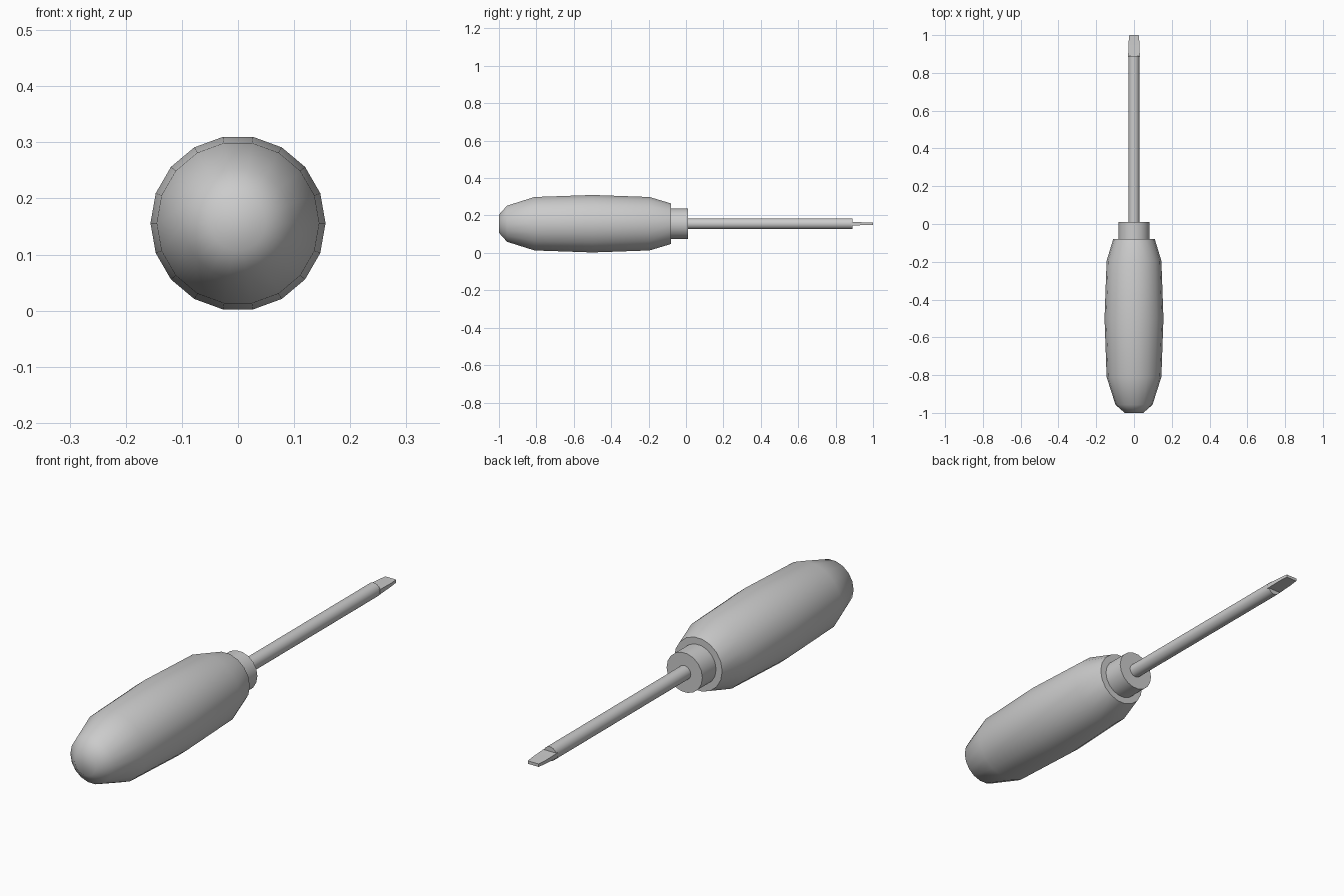
import bpy, bmesh
from math import cos, sin, tau, radians

if "Cube" in bpy.data.objects:
    bpy.data.objects.remove(bpy.data.objects["Cube"])

AXIS_Z = 0.156


def finish(name, bm, angle):
    bmesh.ops.recalc_face_normals(bm, faces=bm.faces)
    mesh = bpy.data.meshes.new(name)
    bm.to_mesh(mesh)
    bm.free()
    ob = bpy.data.objects.new(name, mesh)
    bpy.context.collection.objects.link(ob)
    bpy.ops.object.select_all(action='DESELECT')
    ob.select_set(True)
    bpy.context.view_layer.objects.active = ob
    bpy.ops.object.shade_smooth_by_angle(angle=radians(angle))
    return ob


def loft(name, rings, angle):
    """Skin a list of closed rings of points and cap both ends."""
    bm = bmesh.new()
    loops = [[bm.verts.new(p) for p in ring] for ring in rings]
    n = len(loops[0])
    for a, b in zip(loops, loops[1:]):
        for i in range(n):
            j = (i + 1) % n
            bm.faces.new((a[i], a[j], b[j], b[i]))
    bm.faces.new(loops[0])
    bm.faces.new(loops[-1])
    return finish(name, bm, angle)


def circle(y, r, n=18):
    return [(r * cos(tau * i / n), y, AXIS_Z + r * sin(tau * i / n)) for i in range(n)]


def rectangle(y, w, h):
    return [(x * w, y, AXIS_Z + z * h) for x, z in ((-1, -1), (1, -1), (1, 1), (-1, 1))]


# Bulging grip with a rounded butt
loft("handle", [circle(y, r) for y, r in (
    (-1.0, 0.049), (-0.957, 0.098), (-0.81, 0.145),
    (-0.5, 0.156), (-0.195, 0.145), (-0.08, 0.11))], 60)

# Collar at the front of the grip
loft("collar", [circle(-0.09, 0.082), circle(0.01, 0.082)], 40)

# Round steel shaft
loft("shaft", [circle(0.0, 0.029), circle(0.89, 0.029)], 40)

# Flat tapering blade
loft("blade", [rectangle(y, w, h) for y, w, h in (
    (0.885, 0.031, 0.010), (0.96, 0.029, 0.007), (1.0, 0.025, 0.006))], 20)
